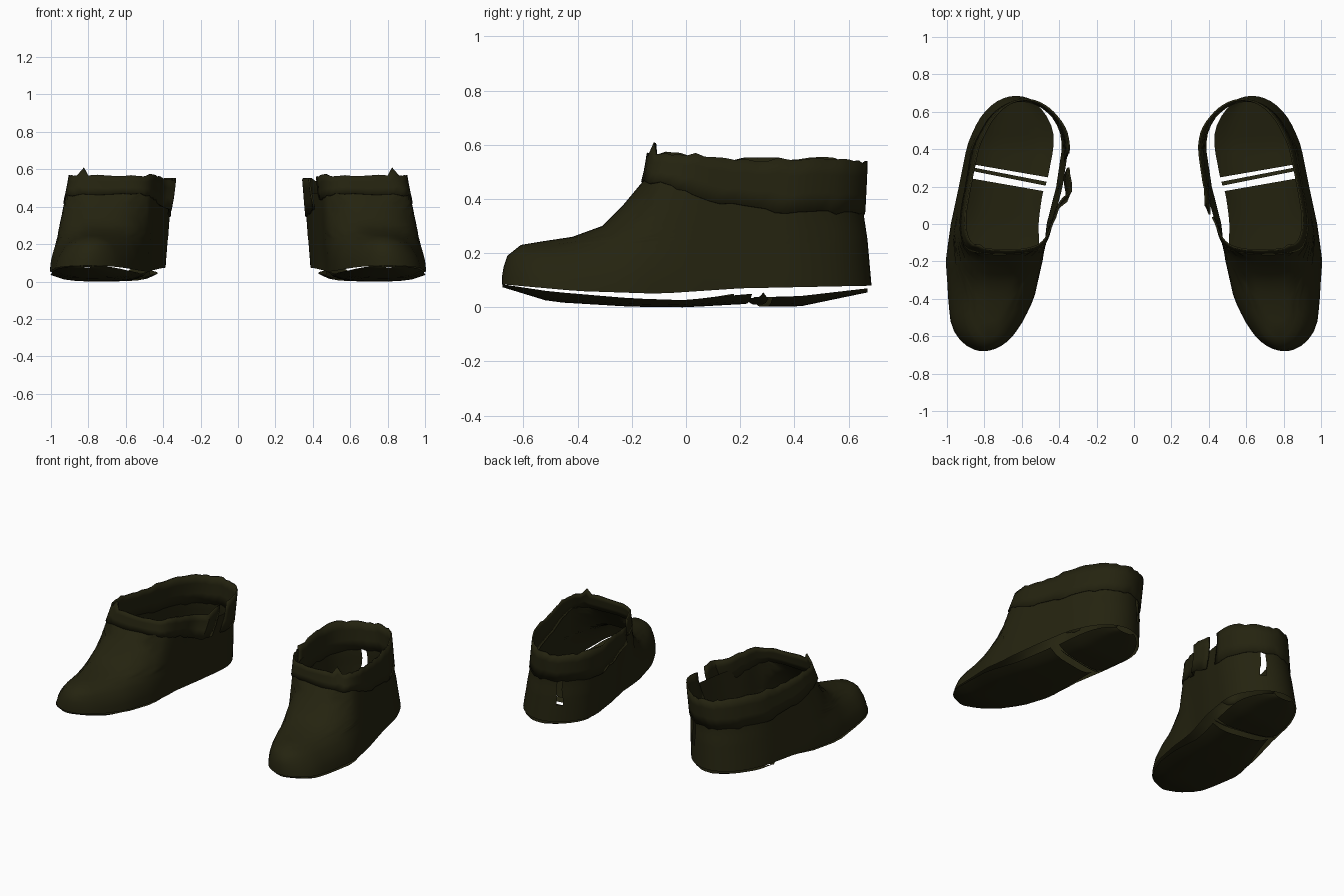
import bpy, bmesh, math, random

cube = bpy.data.objects.get("Cube")
if cube:
    bpy.data.objects.remove(cube, do_unlink=True)

COLUMNS = 64
leather = bpy.data.materials.new("dark olive leather")
leather.use_nodes = True
colour = (0.018, 0.017, 0.005, 1)
leather.diffuse_color = colour
leather.node_tree.nodes["Principled BSDF"].inputs["Base Color"].default_value = colour
leather.node_tree.nodes["Principled BSDF"].inputs["Roughness"].default_value = 0.9


def interp(table, t):
    """Linear lookup in a list of (key, value) pairs."""
    if t <= table[0][0]:
        return table[0][1]
    for (a, va), (b, vb) in zip(table, table[1:]):
        if t <= b:
            return va + (vb - va) * (t - a) / (b - a)
    return table[-1][1]


# Foot plan: centre line and half width along y
CENTRE = [(-.68, .81), (-.55, .8), (-.4, .772), (-.2, .757), (0, .732),
          (.2, .685), (.4, .65), (.5, .637), (.69, .64)]
WIDTH = [(-.68, .17), (-.55, .19), (-.4, .235), (-.2, .262), (0, .258),
         (.2, .262), (.4, .257), (.5, .25), (.69, .235)]
# Side profile by height: front edge and back edge
FRONT = [(.08, -.68), (.13, -.68), (.19, -.66), (.23, -.61), (.245, -.52), (.26, -.42),
         (.3, -.31), (.38, -.23), (.47, -.155), (.57, -.14), (1.2, 0), (4, .2)]
RIDGE = [(y, z) for z, y in FRONT]
BACK = [(.08, .685), (.25, .67), (.35, .655), (.5, .665)]
# Edge heights along y
WELT = [(-.68, .085), (-.4, .06), (-.1, .05), (.2, .07), (.69, .08)]
CUFF_LOW = [(-.14, .47), (0, .44), (.2, .38), (.4, .35), (.69, .35)]
CUFF_TOP = [(-.14, .57), (0, .565), (.2, .545), (.5, .55), (.69, .53)]


def dome(d, radius):
    k = 1 - min(max(d / radius, 0), 1)
    return math.sqrt(max(0, 1 - k * k))


def plan(y, z):
    """Centre x and half width of the boot at a length and a height."""
    arch = max(0, 1 - (z / interp(RIDGE, y)) ** 2.5) ** .4
    toe = dome(y - FRONT[0][1], .18)
    heel = dome(interp(BACK, z) - y, .3)
    half = interp(WIDTH, y) * (1 - .08 * z) * arch * toe * heel
    return interp(CENTRE, y) - .11 * z, half


def ring_point(i, z, offset=0):
    t = math.tau * i / COLUMNS
    front, back = interp(FRONT, z), interp(BACK, z)
    y = (front + back) / 2 - (back - front) / 2 * math.cos(t)
    centre, half = plan(y, z)
    x = centre + math.copysign(half, math.sin(t))
    return x + offset * math.sin(t), y - offset * math.cos(t)


def make_sheet(name, rows, side, closed, skip=lambda row, col: False, thickness=0):
    """Skin a grid of points; side mirrors it to the other foot."""
    bm = bmesh.new()
    grid = [[bm.verts.new((side * x, y, z)) for x, y, z in row] for row in rows]
    count = len(grid[0])
    for r in range(len(grid) - 1):
        for c in range(count if closed else count - 1):
            if not skip(r, c):
                n = (c + 1) % count
                bm.faces.new((grid[r][c], grid[r][n], grid[r + 1][n], grid[r + 1][c]))
    bmesh.ops.remove_doubles(bm, verts=bm.verts, dist=.0005)
    bmesh.ops.recalc_face_normals(bm, faces=bm.faces)
    mesh = bpy.data.meshes.new(name)
    bm.to_mesh(mesh)
    bm.free()
    mesh.materials.append(leather)
    obj = bpy.data.objects.new(name, mesh)
    bpy.context.collection.objects.link(obj)
    if thickness:
        solid = obj.modifiers.new("thickness", "SOLIDIFY")
        solid.thickness = thickness
    bpy.ops.object.select_all(action="DESELECT")
    obj.select_set(True)
    bpy.context.view_layer.objects.active = obj
    bpy.ops.object.shade_smooth_by_angle(angle=math.radians(50))


def upper(prefix, side):
    heights = [.08, .11, .15, .19, .21, .23, .245, .26, .28, .3, .34, .38, .42, .47]
    rows = []
    for r, z in enumerate(heights):
        row = []
        for i in range(COLUMNS):
            x, y = ring_point(i, z)
            row.append((x, y, interp(WELT, y) if r == 0 else z))
        rows.append(row)
    # Narrow open seam at the back
    make_sheet(prefix + "_upper", rows, side, True,
               lambda r, c: c == 35 and 3 <= r <= 10)


def cuff(prefix, side, split, flap):
    """Folded band, split on the inner side with a loose flap beside the gap."""
    random.seed(4)
    ragged = [random.uniform(-.008, .008) for _ in range(COLUMNS)]
    rows = []
    for level, flare in ((0, .007), (.35, .006), (.7, .005), (1, .005)):
        row = []
        for i in range(COLUMNS):
            y = ring_point(i, .5)[1]
            low = interp(CUFF_LOW, y) + ragged[i]
            top = interp(CUFF_TOP, y) + ragged[-i] + (.035 if i == 3 else 0)
            z = low + (top - low) * level
            x, y = ring_point(i, z, flare + flap.get(i, 0))
            row.append((x, y, z))
        rows.append(row)
    make_sheet(prefix + "_cuff", rows, side, True, lambda r, c: c in split, thickness=.01)


def sole_piece(name, side, start, end, steps, heights, rim):
    narrowing = [(-.68, .98), (-.2, .96), (0, .84), (.2, .74), (.3, .8), (.5, .87), (.69, .92)]
    rows = []
    for s in range(steps + 1):
        y = start + (end - start) * (1 - math.cos(math.pi * s / steps)) / 2
        centre, half = plan(y, .04)
        half *= interp(narrowing, y)
        skew = .04 * math.exp(-((y - .25) / .1) ** 2)
        rows.append([(centre + half * v / 4, y + skew * v / 4,
                      interp(heights, y) + interp(rim, y) * (v / 4) ** 4)
                     for v in range(-4, 5)])
    make_sheet(name, rows, side, False)


for prefix, side, split, flap in (
        ("left", 1, (52, 53), {51: .01, 52: .02}),
        ("right", -1, (45, 46), {47: .01, 48: .02, 49: .035, 50: .045, 51: .015})):
    upper(prefix, side)
    cuff(prefix, side, split, flap)
    sole_piece(prefix + "_front_sole", side, -.678, .21, 18,
               [(-.68, .075), (-.5, .02), (-.2, .002), (0, 0), (.21, .012)],
               [(-.68, .01), (-.5, .038), (0, .026), (.21, .038)])
    sole_piece(prefix + "_heel_breast", side, .245, .265, 2,
               [(.245, .035), (.265, .01)], [(.25, .02)])
    sole_piece(prefix + "_heel_sole", side, .285, .67, 12,
               [(.28, .002), (.42, .003), (.67, .055)], [(.28, .035), (.42, .038), (.67, .015)])
